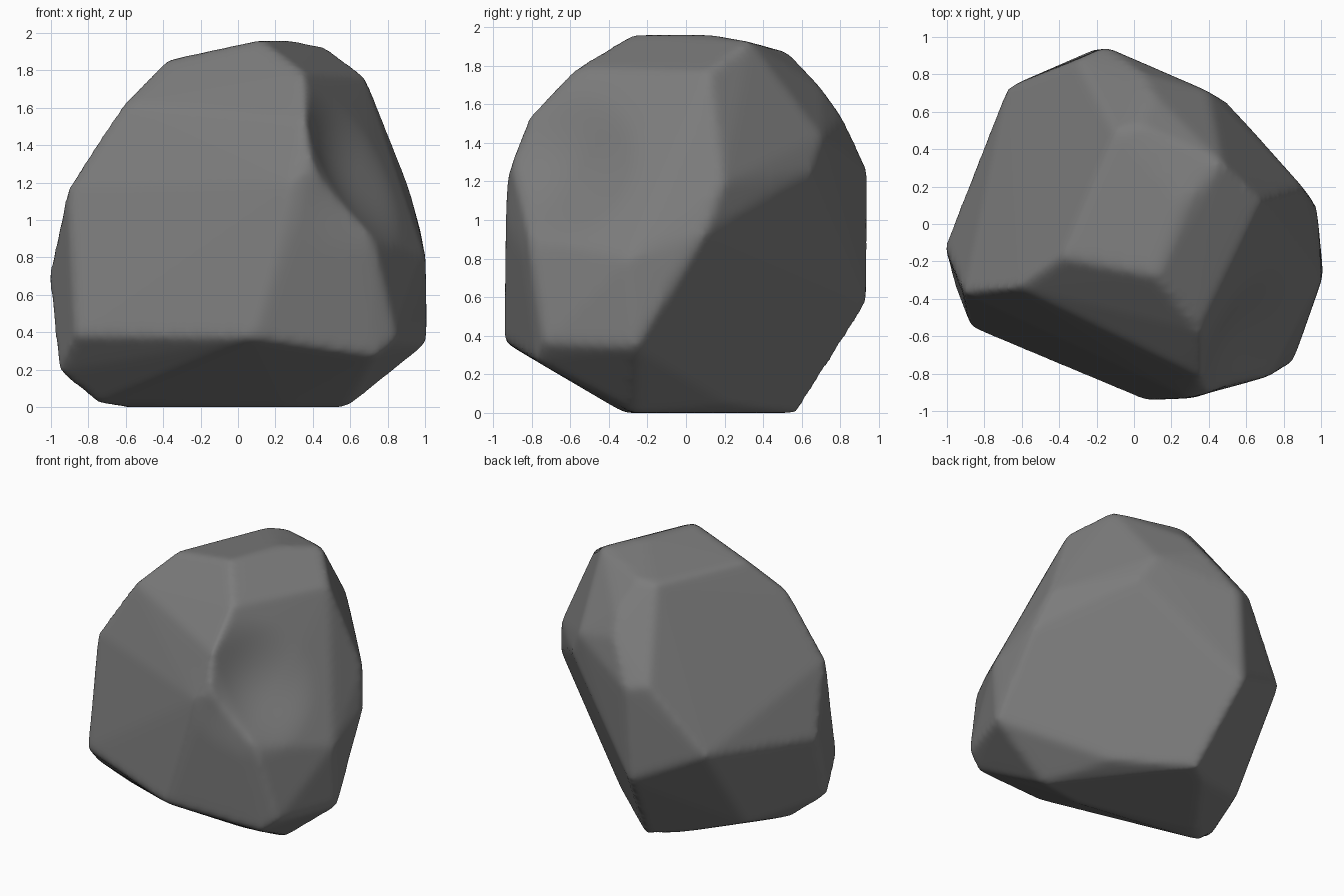
import bpy
import bmesh
from mathutils import Vector

# Remove the default cube only
default_cube = bpy.data.objects.get("Cube")
if default_cube:
    bpy.data.objects.remove(default_cube, do_unlink=True)

# Corners of the boulder, grouped by the region of the rock they belong to
crown = [(-.39, -.18, 1.855), (.12, -.28, 1.965), (.26, .1, 1.965), (.47, .33, 1.925),
         (.03, .53, 1.87), (-.1, .5, 1.86), (.68, .12, 1.77), (.35, -.57, 1.79)]
front_ridge = [(.38, -.83, 1.53), (.44, -.92, 1.3), (.72, -.82, .92), (.85, -.74, .36),
               (.74, -.78, .27)]
front_cliff = [(-.62, -.34, 1.62), (-.91, -.37, 1.18), (-.87, -.555, .38),
               (.07, -.948, .37), (.3, -.935, 1.2)]
east_side = [(.91, .19, 1.19), (.98, .1, .93), (1.013, -.26, .34), (1.005, -.3, .8)]
back_side = [(.1, .7, 1.69), (.04, .81, 1.54), (.4, .71, 1.43), (.5, .65, 1.25),
             (-.15, .948, 1.25), (-.19, .943, .57), (-.68, .73, .8), (-.3, .88, 1.28)]
west_side = [(-1.013, -.12, .7), (-.96, -.32, .19), (-.69, .27, .13)]
underside = [(-.62, -.08, 0), (-.22, .47, 0), (-.07, .58, 0), (.37, .22, .05),
             (.59, -.27, 0), (.25, -.32, 0), (-.75, -.2, .02)]


def build_hull(name, points):
    """Wrap a group of corner points in a faceted solid."""
    bm = bmesh.new()
    for point in points:
        bm.verts.new(point)
    bmesh.ops.convex_hull(bm, input=bm.verts)
    loose = [v for v in bm.verts if not v.link_faces]
    bmesh.ops.delete(bm, geom=loose, context='VERTS')
    bmesh.ops.recalc_face_normals(bm, faces=bm.faces)
    mesh = bpy.data.meshes.new(name)
    bm.to_mesh(mesh)
    bm.free()
    obj = bpy.data.objects.new(name, mesh)
    bpy.context.collection.objects.link(obj)
    return obj


def apply_modifier(obj, kind, **settings):
    """Add a modifier, set it up and apply it."""
    modifier = obj.modifiers.new(kind.title(), kind)
    for key, value in settings.items():
        setattr(modifier, key, value)
    bpy.ops.object.modifier_apply(modifier=modifier.name)


def press_dent(mesh, centre, radius, push):
    """Push the surface around a point with a soft falloff."""
    for vert in mesh.vertices:
        distance = (vert.co - Vector(centre)).length / radius
        if distance < 1:
            vert.co += Vector(push) * (1 - distance ** 2) ** 2


# Boulder: faceted solid, evenly remeshed, with a shallow hollow and worn edges
boulder = build_hull("boulder", crown + front_ridge + front_cliff + east_side
                     + back_side + west_side + underside)
bpy.ops.object.select_all(action='DESELECT')
boulder.select_set(True)
bpy.context.view_layer.objects.active = boulder
apply_modifier(boulder, 'REMESH', mode='VOXEL', voxel_size=.025)
press_dent(boulder.data, (.6, -.69, 1.28), .5, (-.075, .03, -.02))
apply_modifier(boulder, 'SMOOTH', factor=.5, iterations=12)
bpy.ops.object.shade_smooth()

# Stone colour
stone = bpy.data.materials.new("stone_grey")
stone.use_nodes = True
grey = (.2, .2, .2, 1)
stone.diffuse_color = grey
stone.node_tree.nodes["Principled BSDF"].inputs["Base Color"].default_value = grey
boulder.data.materials.clear()
boulder.data.materials.append(stone)
